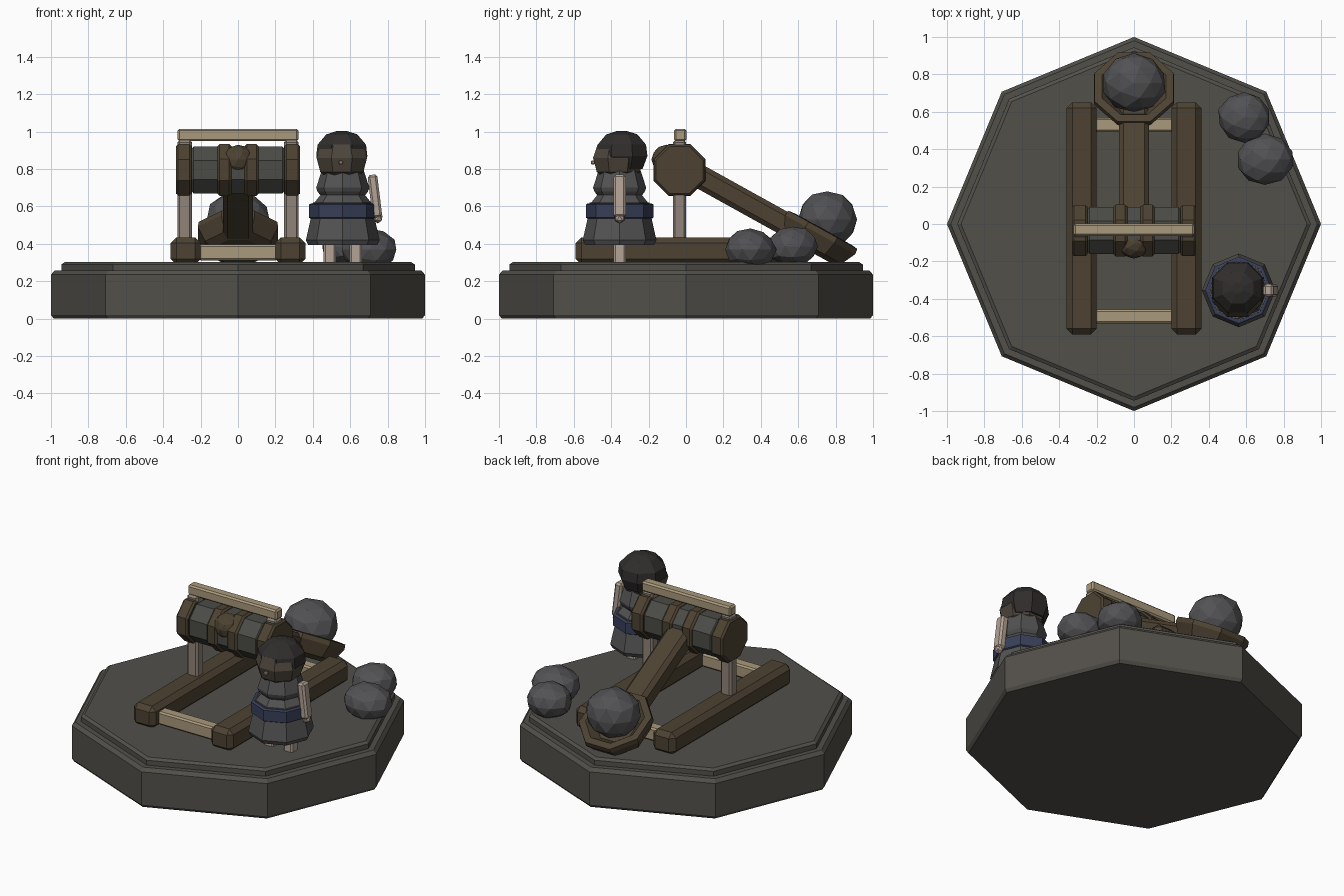
import bpy, bmesh, random
from math import pi, sin, cos, radians
from mathutils import Vector, Matrix

if "Cube" in bpy.data.objects:
    bpy.data.objects.remove(bpy.data.objects["Cube"])

random.seed(4)


def mat(name, r, g, b):
    m = bpy.data.materials.new(name)
    m.diffuse_color = (r, g, b, 1)
    m.use_nodes = True
    m.node_tree.nodes["Principled BSDF"].inputs["Base Color"].default_value = m.diffuse_color
    return m


STONE = mat("dark_stone", .085, .08, .068)
WOOD = mat("dark_wood", .075, .055, .032)
PALE = mat("pale_wood", .40, .32, .20)
POST = mat("post_wood", .28, .23, .19)
ROCK = mat("rock", .085, .085, .09)
CLOTH = mat("cloth", .085, .085, .085)
ROPE = mat("rope", .07, .07, .062)
BLUE = mat("blue_belt", .04, .05, .10)
SKIN = mat("skin", .45, .36, .30)
FACE = mat("face", .075, .06, .045)
HAIR = mat("hair", .03, .027, .025)


def finish(bm, name, material, loc, rot):
    bmesh.ops.recalc_face_normals(bm, faces=bm.faces)
    me = bpy.data.meshes.new(name)
    bm.to_mesh(me)
    bm.free()
    me.materials.append(material)
    ob = bpy.data.objects.new(name, me)
    ob.location, ob.rotation_euler = loc, rot
    bpy.context.collection.objects.link(ob)
    return ob


def box(name, material, loc, size, bevel=.015, rot=(0, 0, 0)):
    bm = bmesh.new()
    bmesh.ops.create_cube(bm, size=1, matrix=Matrix.Diagonal((*size, 1)))
    bmesh.ops.bevel(bm, geom=bm.edges[:], offset=bevel, segments=1, affect='EDGES')
    return finish(bm, name, material, loc, rot)


def lathe(name, material, loc, profile, sides=8, phase=0, rot=(0, 0, 0)):
    """Stack of polygon rings from (radius, height) pairs, capped at both ends."""
    bm = bmesh.new()
    rings = [[bm.verts.new((r * cos(phase + 2 * pi * i / sides),
                            r * sin(phase + 2 * pi * i / sides), z))
              for i in range(sides)] for r, z in profile]
    for a, b in zip(rings, rings[1:]):
        for i in range(sides):
            j = (i + 1) % sides
            bm.faces.new((a[i], a[j], b[j], b[i]))
    bm.faces.new(rings[0])
    bm.faces.new(rings[-1])
    return finish(bm, name, material, loc, rot)


def drum(name, material, x, half, r):
    c = .012
    lathe(name, material, (x, -.035, .795),
          [(r - c, -half), (r, c - half), (r, half - c), (r - c, half)],
          phase=pi / 8, rot=(0, pi / 2, 0))


def ball(name, material, loc, scale, jitter=0.0, sub=2):
    bm = bmesh.new()
    bmesh.ops.create_icosphere(bm, subdivisions=sub, radius=1)
    for v in bm.verts:
        v.co *= 1 + random.uniform(-jitter, jitter)
        v.co = Vector(a * b for a, b in zip(v.co, scale))
    return finish(bm, name, material, loc, (0, 0, 0))


# Octagonal base with a raised top plate
lathe("base", STONE, (0, 0, 0), [(.985, 0), (1, .02), (1, .235), (.98, .258)])
lathe("base_plate", STONE, (0, 0, 0), [(.945, .25), (.945, .29), (.925, .303)])

# Catapult frame
for s, side in ((-1, "left"), (1, "right")):
    box("frame_beam_" + side, WOOD, (s * .28, .03, .362), (.16, 1.24, .146), .03)
    box("post_" + side, POST, (s * .285, -.035, .68), (.078, .07, .55), .012)
    drum("winch_cap_" + side, WOOD, s * .29, .042, .148)
    drum("winch_ring_" + side, WOOD, s * .073, .037, .150)
for y, end in ((-.495, "front"), (.53, "back")):
    box("crossbar_" + end, PALE, (0, y, .353), (.42, .075, .085), .01)
box("top_bar", PALE, (0, -.03, .982), (.645, .066, .066), .01)
drum("winch_roll", ROPE, 0, .25, .135)

# Throwing arm with knob, bowl and loaded rock
tilt = (radians(-29), 0, 0)
box("throwing_arm", WOOD, (0, .25, .662), (.16, .84, .125), .025, tilt)
ball("arm_knob", WOOD, (0, -.105, .85), (.085, .08, .08))
lathe("arm_bowl", WOOD, (0, .732, .475),
      [(.14, -.135), (.19, -.11), (.232, -.03), (.228, 0), (.185, .004), (.13, -.05)],
      phase=pi / 8, rot=tilt)
ball("loaded_rock", ROCK, (0, .755, .53), (.172, .16, .152), .03)

# Spare rocks
ball("spare_rock_back", ROCK, (.59, .57, .385), (.142, .135, .11), .03)
ball("spare_rock_front", ROCK, (.70, .345, .37), (.150, .137, .112), .03)

# Operator figure
px, py = .56, -.355
for s, side in ((-1, "left"), (1, "right")):
    box("leg_" + side, SKIN, (px + s * .07, py, .36), (.066, .066, .14), .01)
lathe("tunic_skirt", CLOTH, (px, py, 0),
      [(.185, .395), (.197, .42), (.17, .54), (.16, .62)])
lathe("belt", BLUE, (px, py, 0), [(.172, .535), (.18, .54), (.18, .61), (.172, .615)])
lathe("tunic_torso", CLOTH, (px, py, 0),
      [(.16, .61), (.12, .66), (.135, .68), (.142, .70), (.11, .80)])
lathe("head", FACE, (px - .005, -.362, 0),
      [(.08, .75), (.125, .785), (.146, .86), (.12, .93)], phase=pi / 8)
lathe("hair", HAIR, (px - .005, -.343, 0),
      [(.12, .80), (.148, .87), (.140, .93), (.09, .985), (.03, 1.003)], phase=pi / 8)
box("nose", SKIN, (px - .01, -.498, .835), (.022, .022, .022), .006)
box("forearm", SKIN, (.732, py, .655), (.052, .066, .23), .012, (0, radians(-7), 0))
ball("hand", SKIN, (.748, py, .537), (.028, .03, .028), sub=1)
